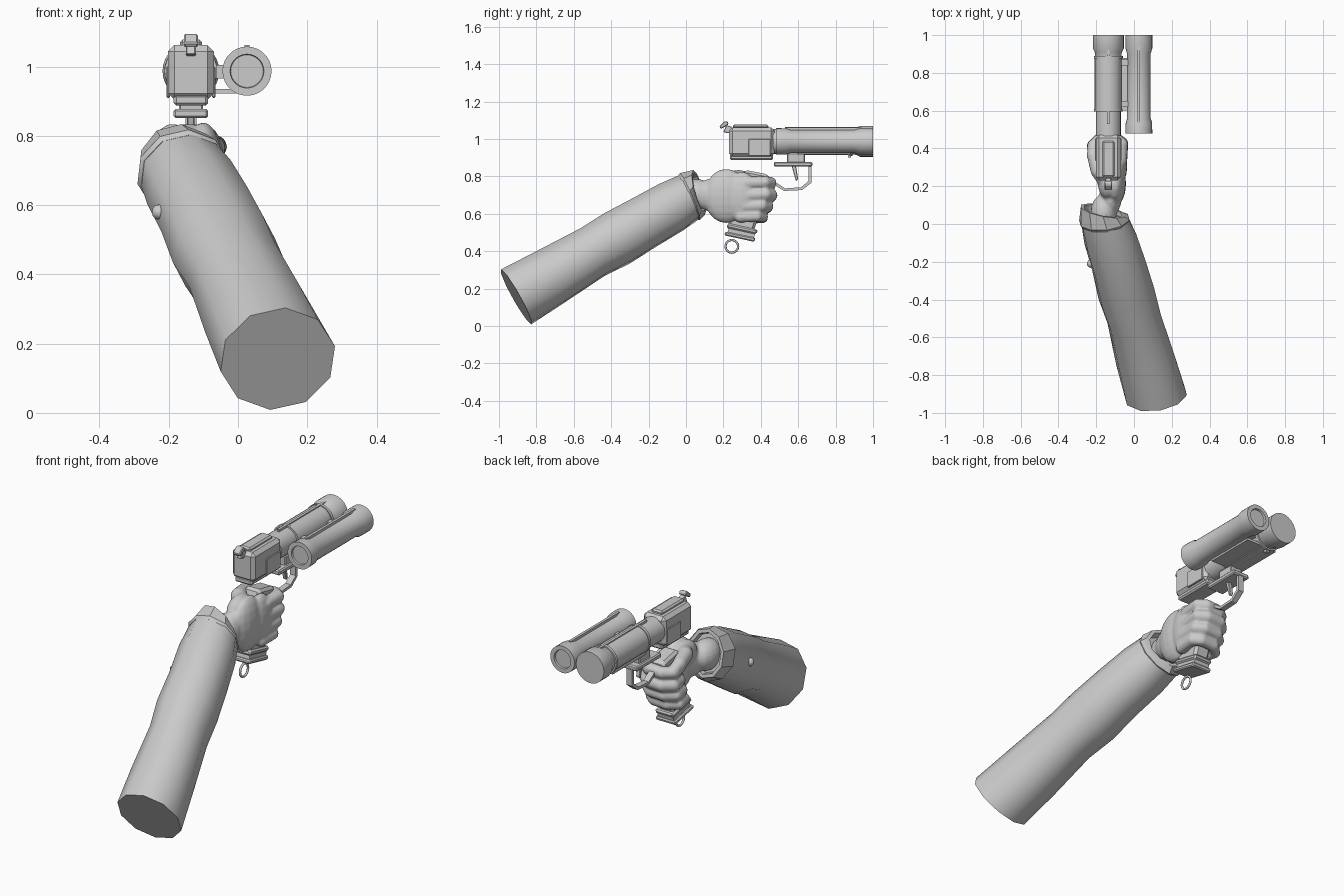
import bpy, bmesh, math
from mathutils import Vector, Matrix

GX = -0.136  # centre plane of the gun


def finish(name, bm, angle=35, bevel=0.0):
    bmesh.ops.recalc_face_normals(bm, faces=bm.faces[:])
    me = bpy.data.meshes.new(name)
    bm.to_mesh(me)
    bm.free()
    ob = bpy.data.objects.new(name, me)
    bpy.context.collection.objects.link(ob)
    if angle:
        me.shade_smooth()
        me.set_sharp_from_angle(angle=math.radians(angle))
    if bevel:
        m = ob.modifiers.new("bevel", 'BEVEL')
        m.width, m.segments = bevel, 1
    return ob


def prism(name, profile, x0, x1, bevel=0.0):
    """Extrude a (y, z) profile from x0 to x1."""
    bm = bmesh.new()
    f = bm.faces.new([bm.verts.new((x0, y, z)) for y, z in profile])
    r = bmesh.ops.extrude_face_region(bm, geom=[f])
    vs = [v for v in r['geom'] if isinstance(v, bmesh.types.BMVert)]
    bmesh.ops.translate(bm, vec=(x1 - x0, 0, 0), verts=vs)
    return finish(name, bm, 0, bevel)


def box(name, x, y, z, bevel=0.0):
    return prism(name, [(y[0], z[0]), (y[1], z[0]), (y[1], z[1]), (y[0], z[1])], x[0], x[1], bevel)


def loft(name, rings, n, phase=0.0, angle=35):
    """Skin rings of (centre, normal, radius), capping both ends."""
    bm = bmesh.new()
    loops = []
    for c, t, r in rings:
        t = Vector(t).normalized()
        u = t.cross(Vector((0, 0, 1))).normalized()
        v = u.cross(t)
        loops.append([bm.verts.new(Vector(c) + r * (math.cos(a) * u + math.sin(a) * v))
                      for a in (phase + math.tau * i / n for i in range(n))])
    for a, b in zip(loops, loops[1:]):
        for i in range(n):
            bm.faces.new((a[i], a[(i + 1) % n], b[(i + 1) % n], b[i]))
    bm.faces.new(loops[0])
    bm.faces.new(loops[-1])
    return finish(name, bm, angle)


def lathe(name, x, z, profile, n=28):
    return loft(name, [((x, y, z), (0, 1, 0), r) for y, r in profile], n)


def wire(name, pts, r, cyclic=False):
    cu = bpy.data.curves.new(name, 'CURVE')
    cu.dimensions = '3D'
    cu.bevel_depth, cu.bevel_resolution, cu.use_fill_caps = r, 2, True
    sp = cu.splines.new('POLY')
    sp.points.add(len(pts) - 1)
    for p, c in zip(sp.points, pts):
        p.co = (*c, 1)
    sp.use_cyclic_u = cyclic
    ob = bpy.data.objects.new(name, cu)
    bpy.context.collection.objects.link(ob)
    return ob


# sleeve, tapering from the elbow to the wrist
arm = (-0.27, 0.87, 0.5)
loft("sleeve", [
    ((0.115, -0.908, 0.156), (-0.12, 0.87, 0.49), 0.169),
    ((0.06, -0.72, 0.265), arm, 0.160),
    ((0.00, -0.50, 0.395), arm, 0.146),
    ((-0.04, -0.37, 0.468), arm, 0.154),
    ((-0.08, -0.22, 0.555), arm, 0.147),
    ((-0.125, -0.08, 0.635), arm, 0.143),
    ((-0.155, 0.02, 0.69), (-0.1, 0.93, 0.4), 0.130)], 10, 0.25, 60)

# turned-over cuff with a hollow opening
loft("cuff", [
    ((-0.155, 0.005, 0.685), (-0.1, 0.93, 0.4), 0.128),
    ((-0.157, 0.02, 0.692), (-0.1, 0.93, 0.4), 0.137),
    ((-0.165, 0.07, 0.715), (0.2, 0.95, 0.25), 0.123),
    ((-0.165, 0.07, 0.715), (0.2, 0.95, 0.25), 0.104),
    ((-0.162, 0.035, 0.705), (0.1, 0.95, 0.3), 0.098)], 10, 0.25)

# cuff button
bm = bmesh.new()
bmesh.ops.create_uvsphere(bm, u_segments=10, v_segments=6, radius=0.022,
                          matrix=Matrix.Translation((-0.228, -0.21, 0.58)))
finish("sleeve_button", bm, 60)

# hand: overlapping soft volumes fused into one skin
bm = bmesh.new()


def blob(c, r):
    bmesh.ops.create_uvsphere(bm, u_segments=16, v_segments=10, radius=1,
                              matrix=Matrix.Translation(c) @ Matrix.Diagonal((*r, 1)))


def digit(pts, r0, r1):
    n = len(pts) - 1
    for i in range(n):
        a, b = Vector(pts[i]), Vector(pts[i + 1])
        for k in range(5):
            r = r0 + (r1 - r0) * (i + k / 4) / n
            blob(a.lerp(b, k / 4), (r, r, r))


for c, r in [((-0.16, 0.06, 0.705), (0.07, 0.10, 0.08)),
             ((-0.125, 0.14, 0.70), (0.06, 0.10, 0.088)),
             ((-0.10, 0.215, 0.695), (0.058, 0.12, 0.145)),
             ((-0.082, 0.30, 0.69), (0.046, 0.09, 0.135)),
             ((-0.14, 0.22, 0.765), (0.052, 0.09, 0.07))]:
    blob(c, r)
for z, y, r in [(0.765, 0.452, 0.034), (0.70, 0.455, 0.036), (0.64, 0.435, 0.034), (0.583, 0.41, 0.031)]:
    digit([(-0.07, y - 0.12, z), (-0.064, y - 0.03, z + 0.004), (-0.10, y, z), (-0.175, y, z - 0.004),
           (-0.218, y - 0.04, z - 0.008), (-0.208, y - 0.10, z - 0.006)], r, r * 0.88)
digit([(-0.14, 0.22, 0.78), (-0.19, 0.28, 0.795), (-0.215, 0.36, 0.785), (-0.215, 0.42, 0.76)], 0.045, 0.03)
hand = finish("hand", bm, 0)
m = hand.modifiers.new("fuse", 'REMESH')
m.mode, m.voxel_size, m.use_smooth_shade = 'VOXEL', 0.008, True
m = hand.modifiers.new("soften", 'SMOOTH')
m.factor, m.iterations = 0.5, 3

# grip, running through the fist
prism("grip", [(0.30, 0.80), (0.315, 0.835), (0.44, 0.81), (0.45, 0.785), (0.36, 0.50), (0.22, 0.525)],
      GX - 0.045, GX + 0.045, 0.014)
prism("grip_collar", [(0.215, 0.525), (0.375, 0.49), (0.385, 0.515), (0.225, 0.55)], GX - 0.054, GX + 0.054, 0.008)
prism("grip_base", [(0.205, 0.485), (0.365, 0.45), (0.372, 0.472), (0.21, 0.505)], GX - 0.058, GX + 0.058, 0.006)
prism("grip_base_neck", [(0.222, 0.50), (0.362, 0.465), (0.37, 0.50), (0.23, 0.53)], GX - 0.046, GX + 0.046)
wire("lanyard_ring", [(GX, 0.245 + 0.034 * math.cos(a), 0.426 + 0.034 * math.sin(a))
                      for a in (math.tau * i / 16 for i in range(16))], 0.006, True)

# receiver
box("receiver", (GX - 0.066, GX + 0.066), (0.23, 0.472), (0.905, 1.062), 0.018)
box("receiver_floor", (GX - 0.05, GX + 0.05), (0.235, 0.465), (0.887, 0.92), 0.008)
box("receiver_top_rail", (GX - 0.032, GX + 0.032), (0.25, 0.44), (1.055, 1.078), 0.008)
for s, side in ((-1, "left"), (1, "right")):
    c = GX + s * 0.066
    box("side_panel_" + side, (c - 0.005, c + 0.005), (0.335, 0.452), (0.91, 1.0), 0.003)

# hammer at the rear
prism("hammer", [(0.20, 1.035), (0.24, 1.03), (0.245, 1.065), (0.215, 1.075)], GX - 0.014, GX + 0.014, 0.003)
prism("hammer_spur", [(0.178, 1.068), (0.187, 1.054), (0.228, 1.078), (0.222, 1.094), (0.205, 1.094)],
      GX - 0.02, GX + 0.02, 0.004)

# barrel with bands and flared muzzle
lathe("barrel", GX, 0.987, [(0.465, 0.066), (0.595, 0.066), (0.595, 0.076), (0.61, 0.076), (0.61, 0.072),
                            (0.875, 0.072), (0.875, 0.077), (0.89, 0.077), (0.89, 0.069), (0.91, 0.072),
                            (0.93, 0.082), (1.0, 0.082)])
box("barrel_top_rib", (GX - 0.007, GX + 0.007), (0.53, 0.93), (1.03, 1.064))
box("barrel_under_rail", (GX - 0.05, GX + 0.05), (0.60, 0.88), (0.918, 0.94))
box("barrel_lug", (GX - 0.01, GX + 0.01), (0.865, 0.882), (0.9, 0.94))

# side tube, flared at both ends, with shallow end recesses
SX = 0.026
lathe("side_tube", SX, 0.987, [(0.49, 0.047), (0.48, 0.049), (0.48, 0.071), (0.535, 0.070), (0.56, 0.062),
                               (0.90, 0.062), (0.93, 0.071), (1.0, 0.071), (1.0, 0.049), (0.99, 0.047)])
box("side_tube_rib", (SX - 0.007, SX + 0.007), (0.53, 0.94), (1.03, 1.062))
box("side_tube_mount", (GX + 0.03, SX - 0.03), (0.60, 0.88), (0.923, 0.936))
for i, y in enumerate((0.62, 0.84)):
    box("tube_bracket_%d" % i, (GX + 0.06, SX - 0.05), (y, y + 0.03), (0.965, 1.005))

# trigger group
box("trigger_plate", (GX - 0.05, GX + 0.05), (0.47, 0.675), (0.852, 0.878), 0.006)
box("trigger_block", (GX - 0.035, GX + 0.035), (0.54, 0.635), (0.87, 0.925), 0.005)
prism("trigger", [(0.565, 0.855), (0.588, 0.855), (0.60, 0.785), (0.588, 0.775)], GX - 0.011, GX + 0.011, 0.003)
prism("trigger_guard", [(0.655, 0.855), (0.655, 0.775), (0.615, 0.742), (0.53, 0.736), (0.455, 0.785),
                        (0.445, 0.772), (0.525, 0.722), (0.62, 0.727), (0.672, 0.767), (0.672, 0.855)],
      GX - 0.016, GX + 0.016)
